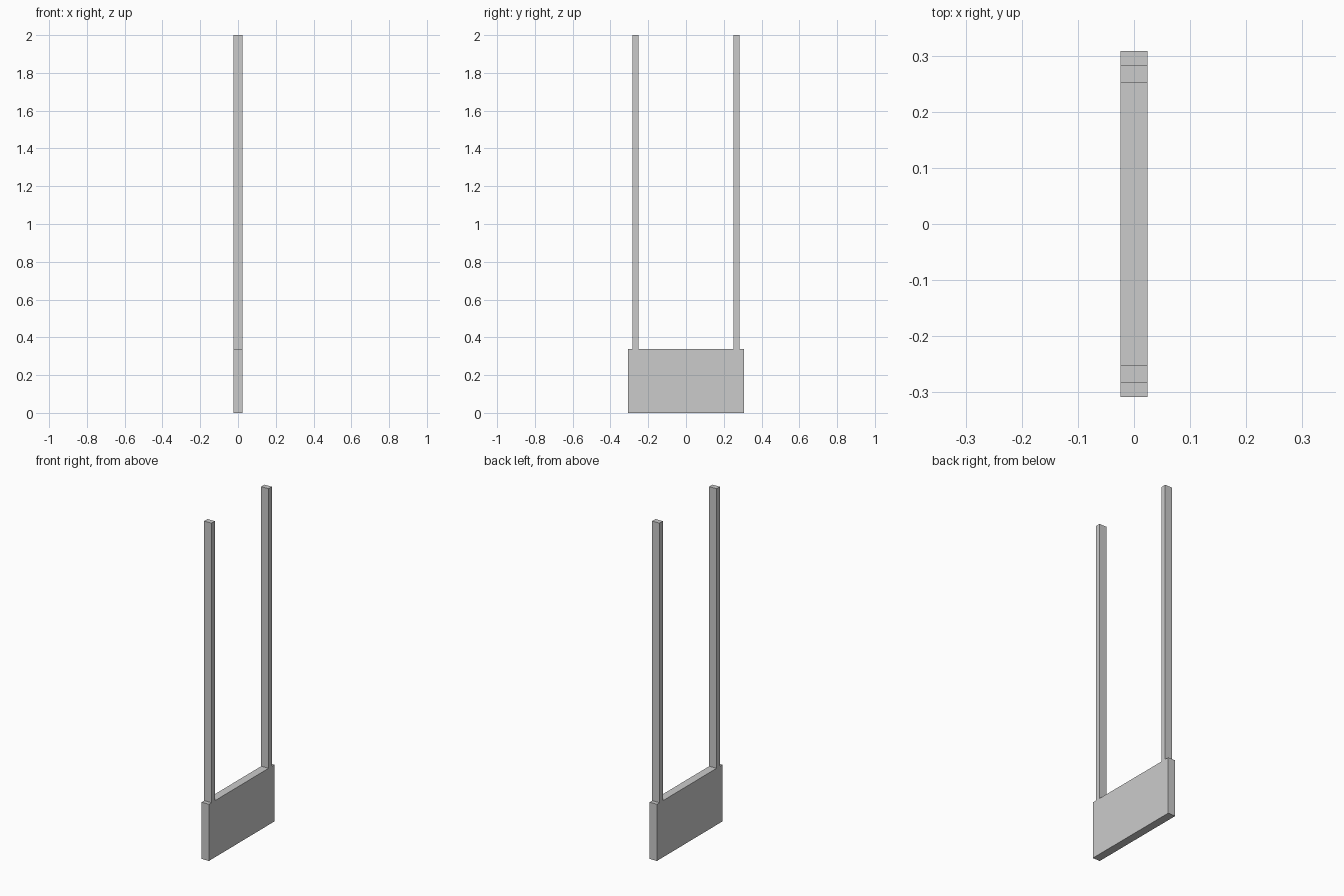
import bpy

if "Cube" in bpy.data.objects:
    bpy.data.objects.remove(bpy.data.objects["Cube"])

PANEL_TOP = 0.337
HEIGHT = 2.0
DEPTH = 0.048


def box(name, size, centre):
    bpy.ops.mesh.primitive_cube_add(size=1, location=centre)
    obj = bpy.context.object
    obj.name = name
    obj.scale = size
    bpy.ops.object.transform_apply(location=False, rotation=False, scale=True)
    return obj


# Solid lower panel
box("base_panel", (DEPTH, 0.616, PANEL_TOP), (0, 0, PANEL_TOP / 2))

# Two slim uprights standing on the panel
for side, name in ((-1, "front_post"), (1, "back_post")):
    box(name, (DEPTH, 0.031, HEIGHT - PANEL_TOP),
        (0, side * 0.268, (HEIGHT + PANEL_TOP) / 2))
